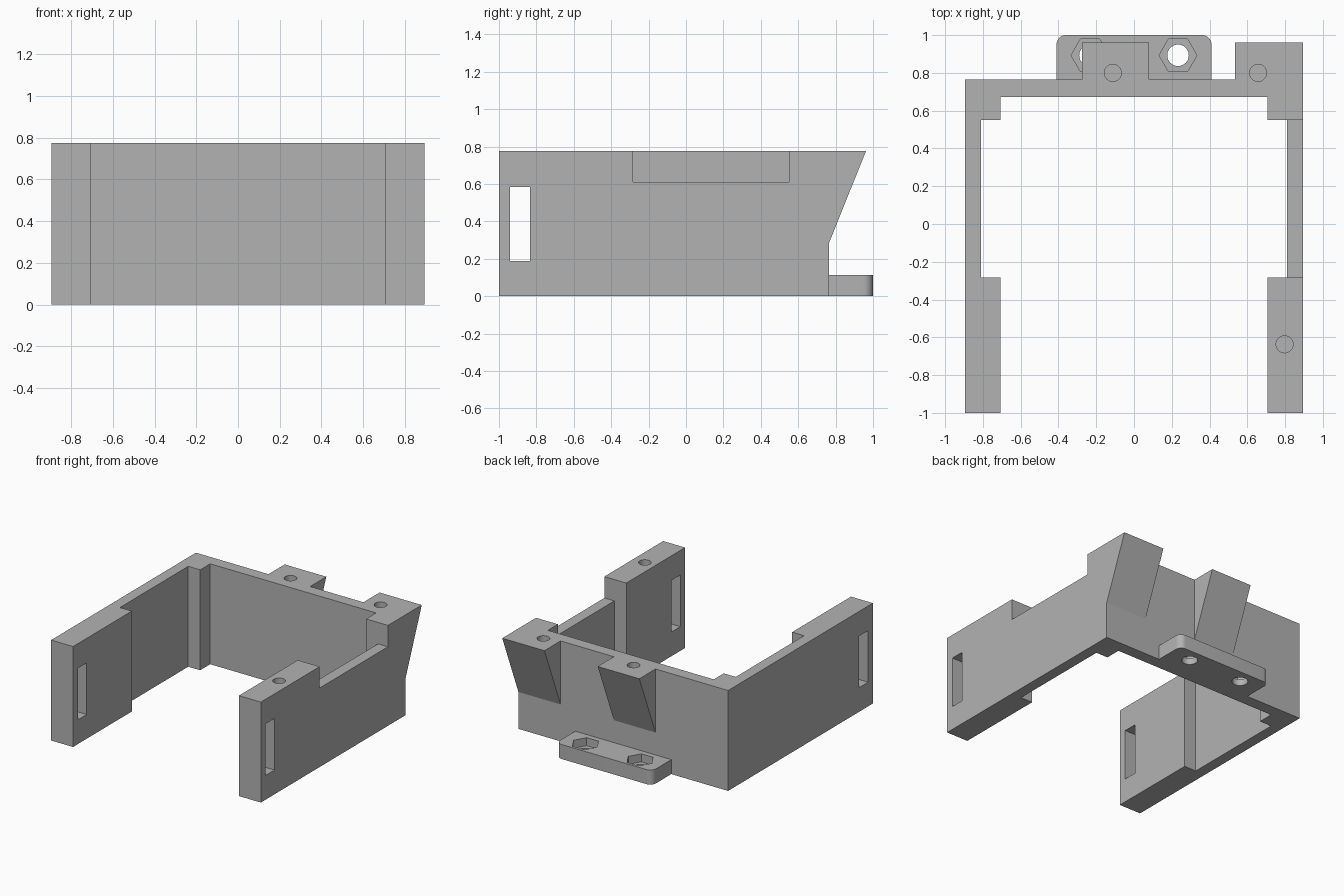
import bpy, bmesh, math
from mathutils import Vector

cube = bpy.data.objects.get("Cube")
if cube:
    bpy.data.objects.remove(cube, do_unlink=True)

W, H = 0.895, 0.775                  # half width, height
FRONT, BACK = -1.0, 0.765            # y ends of the frame
THIN, THICK = 0.81, 0.708            # inner faces of wall and of pillar
NOTCH = (-0.283, 0.55)               # y span of the thin side walls

grey = bpy.data.materials.new("plain grey")
grey.use_nodes = True
colour = (0.45, 0.45, 0.45, 1)
grey.diffuse_color = colour
grey.node_tree.nodes["Principled BSDF"].inputs["Base Color"].default_value = colour


def prism(name, points, depth):
    """Extrude a closed 3D outline along the depth vector."""
    bm = bmesh.new()
    face = bm.faces.new([bm.verts.new(p) for p in points])
    top = bmesh.ops.extrude_face_region(bm, geom=[face])["geom"]
    bmesh.ops.translate(bm, vec=Vector(depth),
                        verts=[v for v in top if isinstance(v, bmesh.types.BMVert)])
    bmesh.ops.recalc_face_normals(bm, faces=bm.faces)
    mesh = bpy.data.meshes.new(name)
    bm.to_mesh(mesh)
    bm.free()
    mesh.materials.append(grey)
    ob = bpy.data.objects.new(name, mesh)
    bpy.context.collection.objects.link(ob)
    return ob


def box(name, x, y, z):
    outline = [(x[0], y[0], z[0]), (x[1], y[0], z[0]), (x[1], y[1], z[0]), (x[0], y[1], z[0])]
    return prism(name, outline, (0, 0, z[1] - z[0]))


def column(name, x, y, r, z, sides):
    ring = [(x + r * math.cos(math.tau * i / sides), y + r * math.sin(math.tau * i / sides), z[0])
            for i in range(sides)]
    return prism(name, ring, (0, 0, z[1] - z[0]))


def combine(target, tool, operation):
    """Apply an exact boolean and remove the tool object."""
    mod = target.modifiers.new("boolean", 'BOOLEAN')
    mod.operation, mod.solver, mod.object = operation, 'EXACT', tool
    bpy.context.view_layer.objects.active = target
    bpy.ops.object.modifier_apply(modifier=mod.name)
    bpy.data.objects.remove(tool, do_unlink=True)


# Frame: U-shaped plan with thick front pillars and inner corner blocks
half = [(W, BACK), (W, FRONT), (THICK, FRONT), (THICK, NOTCH[0]), (THIN, NOTCH[0]),
        (THIN, NOTCH[1]), (THICK, NOTCH[1]), (THICK, 0.672)]
plan = half + [(-x, y) for x, y in reversed(half)]
frame = prism("frame", [(x, y, 0) for x, y in plan], (0, 0, H))

# Sloped brackets on the back wall
slope = [(0.70, H), (0.962, H), (BACK, 0.285), (0.70, 0.285)]
for x0, x1 in ((0.535, W), (-0.275, 0.08)):
    bracket = prism("bracket", [(x0, y, z) for y, z in slope], (x1 - x0, 0, 0))
    combine(frame, bracket, 'UNION')

# Lowered top of one side wall
combine(frame, box("notch", (0.76, 1), NOTCH, (0.61, 1)), 'DIFFERENCE')

# Strap slots through both front pillars
for x in (-0.8, 0.8):
    slot = box("slot", (x - 0.2, x + 0.2), (-0.942, -0.833), (0.187, 0.585))
    combine(frame, slot, 'DIFFERENCE')

# Blind screw holes in the top
for x, y in ((0.797, -0.637), (0.657, 0.8), (-0.112, 0.8)):
    combine(frame, column("hole", x, y, 0.045, (0.52, 1), 32), 'DIFFERENCE')

# Mounting flange with rounded outer corners
FX, FY, R = 0.41, 1.0, 0.05
arc = [(FX - R + R * math.cos(a), FY - R + R * math.sin(a))
       for a in (math.pi / 2 * i / 8 for i in range(9))]
side = [(FX, BACK)] + arc
outline = side + [(-x, y) for x, y in reversed(side)]
flange = prism("mounting_flange", [(x, y, 0) for x, y in outline], (0, 0, 0.112))

# Bolt holes with hexagonal nut pockets
for x in (-0.233, 0.233):
    combine(flange, column("bolt_hole", x, 0.893, 0.057, (-0.1, 0.3), 32), 'DIFFERENCE')
    combine(flange, column("nut_pocket", x, 0.893, 0.1, (0.05, 0.3), 6), 'DIFFERENCE')

# Smooth only the round holes and corners
for ob in (frame, flange):
    bpy.ops.object.select_all(action='DESELECT')
    ob.select_set(True)
    bpy.context.view_layer.objects.active = ob
    bpy.ops.object.shade_smooth_by_angle(angle=math.radians(20))
